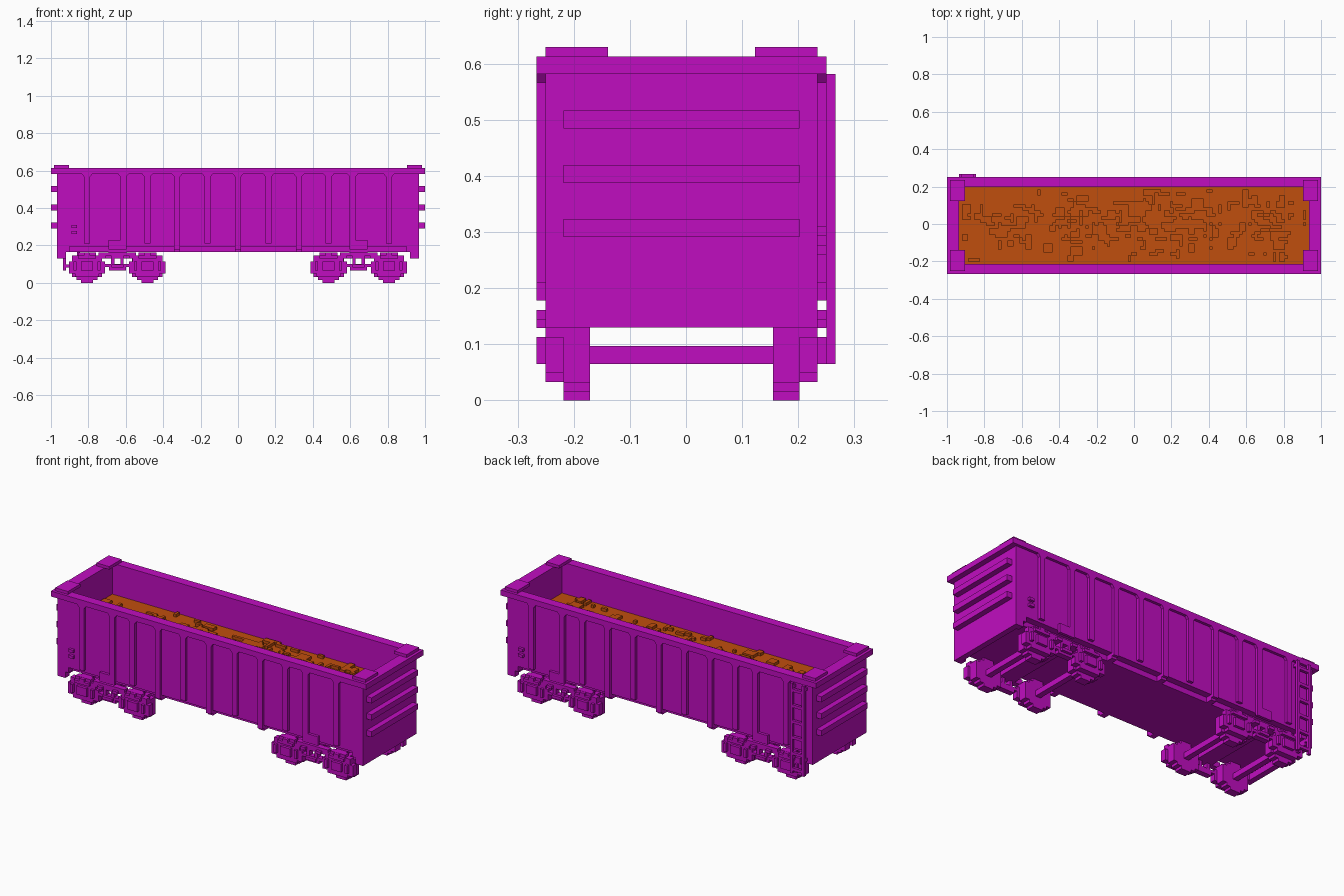
import bpy, bmesh, random

cube = bpy.data.objects.get("Cube")
if cube:
    bpy.data.objects.remove(cube, do_unlink=True)

YC = -0.008          # centre line of the wagon body
U = 2 / 124          # small block size
WHEELS = (-0.807, -0.485, 0.485, 0.807)


def material(name, rgb):
    m = bpy.data.materials.new(name)
    m.use_nodes = True
    m.diffuse_color = (*rgb, 1)
    m.node_tree.nodes["Principled BSDF"].inputs["Base Color"].default_value = (*rgb, 1)
    return m


MAGENTA = material("magenta_paint", (0.53, 0.004, 0.53))
ORANGE = material("orange_ore", (0.53, 0.077, 0.004))


def prism(bm, pts, y0, y1):
    """Extrude an (x, z) outline from y0 to y1, measured from the centre line."""
    face = bm.faces.new([bm.verts.new((x, YC + y0, z)) for x, z in pts])
    new = bmesh.ops.extrude_face_region(bm, geom=[face])["geom"]
    verts = [v for v in new if isinstance(v, bmesh.types.BMVert)]
    bmesh.ops.translate(bm, verts=verts, vec=(0, y1 - y0, 0))


def box(bm, x0, x1, y0, y1, z0, z1):
    prism(bm, [(x0, z0), (x1, z0), (x1, z1), (x0, z1)], y0, y1)


def both_sides(bm, x0, x1, y0, y1, z0, z1):
    for a, b in ((y0, y1), (-y1, -y0)):
        box(bm, x0, x1, a, b, z0, z1)


def stepped(cx, rows):
    """Outline of stacked rows (half width, bottom, top)."""
    right = []
    for w, z0, z1 in rows:
        right += [(w, z0), (w, z1)]
    return [(cx + w, z) for w, z in right] + [(cx - w, z) for w, z in reversed(right)]


def finish(name, bm, mat=MAGENTA):
    bmesh.ops.recalc_face_normals(bm, faces=bm.faces)
    me = bpy.data.meshes.new(name)
    bm.to_mesh(me)
    bm.free()
    me.materials.append(mat)
    ob = bpy.data.objects.new(name, me)
    bpy.context.collection.objects.link(ob)
    return ob


# Hopper walls and floor
bm = bmesh.new()
side = [(-0.968, 0.13), (-0.92, 0.13), (-0.92, 0.165), (-0.90, 0.165), (-0.90, 0.195)]
side += [(-x, z) for x, z in reversed(side)] + [(0.968, 0.582), (-0.968, 0.582)]
for s in (-1, 1):
    prism(bm, side, *sorted((s * 0.205, s * 0.2425)))
    box(bm, *sorted((s * 0.935, s * 0.968)), -0.205, 0.205, 0.13, 0.582)
finish("hopper_walls", bm)

bm = bmesh.new()
box(bm, -0.935, 0.935, -0.205, 0.205, 0.165, 0.20)
finish("floor", bm)

# Top rim and corner plates
bm = bmesh.new()
both_sides(bm, -1, 1, 0.205, 0.2585, 0.582, 0.613)
for s in (-1, 1):
    box(bm, *sorted((s * 0.935, s)), -0.205, 0.205, 0.582, 0.613)
finish("top_rim", bm)

bm = bmesh.new()
for s in (-1, 1):
    both_sides(bm, *sorted((s * 0.903, s * 0.984)), 0.131, 0.2425, 0.613, 0.63)
finish("corner_plates", bm)

# Side ribs with a wider cap at the top
bm = bmesh.new()
for x in (0, 0.163, 0.325, 0.485, 0.613, 0.807):
    for s in ((-1, 1) if x else (1,)):
        rib = stepped(s * x, [(0.016, 0.21, 0.567), (0.028, 0.582, 0.582)])
        prism(bm, rib, -0.2585, -0.2425)
        prism(bm, rib, 0.2425, 0.2585)
finish("side_ribs", bm)

# End ribs
bm = bmesh.new()
for s in (-1, 1):
    for z in (0.291, 0.388, 0.485):
        box(bm, *sorted((s * 0.968, s)), -0.21, 0.21, z, z + 0.032)
finish("end_ribs", bm)

# Floor brackets under the sides and bolster pads above the bogies
bm = bmesh.new()
for x in (-0.325, 0, 0.325):
    both_sides(bm, x - 0.016, x + 0.016, 0.20, 0.2425, 0.165, 0.195)
    both_sides(bm, x - 0.016, x + 0.016, 0.2425, 0.2585, 0.178, 0.21)
finish("floor_brackets", bm)

bm = bmesh.new()
for x in (-0.645, 0.645):
    both_sides(bm, x - 0.048, x + 0.048, 0.2425, 0.2585, 0.178, 0.23)
    box(bm, x - 0.048, x + 0.048, -0.21, 0.21, 0.13, 0.165)
finish("bolsters", bm)

# Wheels and axles
wheel_rows = [(0.032, 0, 0.016), (0.056, 0.016, 0.032), (0.081, 0.032, 0.13),
              (0.056, 0.13, 0.146), (0.032, 0.146, 0.162)]
bm = bmesh.new()
for x in WHEELS:
    for y in (-0.21, 0.163):
        prism(bm, stepped(x, wheel_rows), y, y + 0.047)
finish("wheels", bm)

bm = bmesh.new()
for x in WHEELS:
    box(bm, x - 0.016, x + 0.016, -0.163, 0.163, 0.065, 0.097)
finish("axles", bm)

# Bogie side frames: axle guards, bearing boxes, springs and links
frame_rows = [(0.064, 0.033, 0.049), (0.097, 0.049, 0.113),
              (0.08, 0.113, 0.146), (0.048, 0.146, 0.162)]
bm = bmesh.new()
for x in WHEELS:
    for y in (-0.2425, 0.21):
        prism(bm, stepped(x, frame_rows), y, y + 0.0325)
finish("axle_guards", bm)

bm = bmesh.new()
for x in WHEELS:
    both_sides(bm, x - 0.032, x + 0.032, 0.2425, 0.2585, 0.065, 0.113)
    both_sides(bm, x - 0.048, x + 0.048, 0.2425, 0.2585, 0.129, 0.145)
    both_sides(bm, x - 0.016, x + 0.016, 0.2425, 0.2585, 0.145, 0.161)
    for s in (-1, 1):
        cx = x + s * 0.064
        both_sides(bm, cx - 0.008, cx + 0.008, 0.2425, 0.2585, 0.065, 0.113)
finish("bearing_boxes", bm)

bm = bmesh.new()
for x in (-0.645, 0.645):
    both_sides(bm, x - 0.10, x + 0.10, 0.21, 0.2425, 0.13, 0.162)
    both_sides(bm, x - 0.045, x + 0.045, 0.21, 0.2425, 0.067, 0.10)
    both_sides(bm, x - 0.032, x + 0.032, 0.2425, 0.2585, 0.081, 0.097)
    for s in (-1, 1):
        both_sides(bm, *sorted((x + s * 0.016, x + s * 0.034)), 0.21, 0.2425, 0.10, 0.13)
        both_sides(bm, *sorted((x + s * 0.045, x + s * 0.066)), 0.21, 0.2425, 0.085, 0.10)
        both_sides(bm, *sorted((x + s * 0.032, x + s * 0.064)), 0.2425, 0.2585, 0.13, 0.146)
finish("bogie_frames", bm)

# Ladder at one rear corner
bm = bmesh.new()
for x in (-0.935, -0.861):
    box(bm, x, x + U, 0.2585, 0.2745, 0.065, 0.582)
    for z in (0.145, 0.55):
        box(bm, x, x + U, 0.2425, 0.2585, z, z + U)
for i in range(6):
    z = 0.081 + i * 0.0905
    box(bm, -0.919, -0.861, 0.2585, 0.2745, z, z + U)
finish("ladder", bm)

# Grab steps on two opposite corners
bm = bmesh.new()
for s in (-1, 1):
    for z in (0.26, 0.294):
        box(bm, *sorted((s * 0.86, s * 0.89)), *sorted((s * 0.2425, s * 0.2585)), z, z + U)
finish("grab_steps", bm)

# Ore load with scattered lumps
random.seed(4)
bm = bmesh.new()
TOP = 0.436
box(bm, -0.935, 0.935, -0.205, 0.205, 0.20, TOP)
for i in range(230):
    cx = random.choice((-0.7, -0.3, 0, 0.3, 0.7)) + random.gauss(0, 0.11)
    cy = random.gauss(0, 0.09)
    w, d = random.choice((1, 1, 2, 2, 3, 4)) * U, random.choice((1, 1, 2, 3)) * U
    x0 = round(max(-0.92, min(0.92 - w, cx)) / U) * U
    y0 = round(max(-0.19, min(0.19 - d, cy)) / U) * U
    box(bm, x0, x0 + w, y0, y0 + d, TOP, TOP + U)
finish("ore_load", bm, ORANGE)
